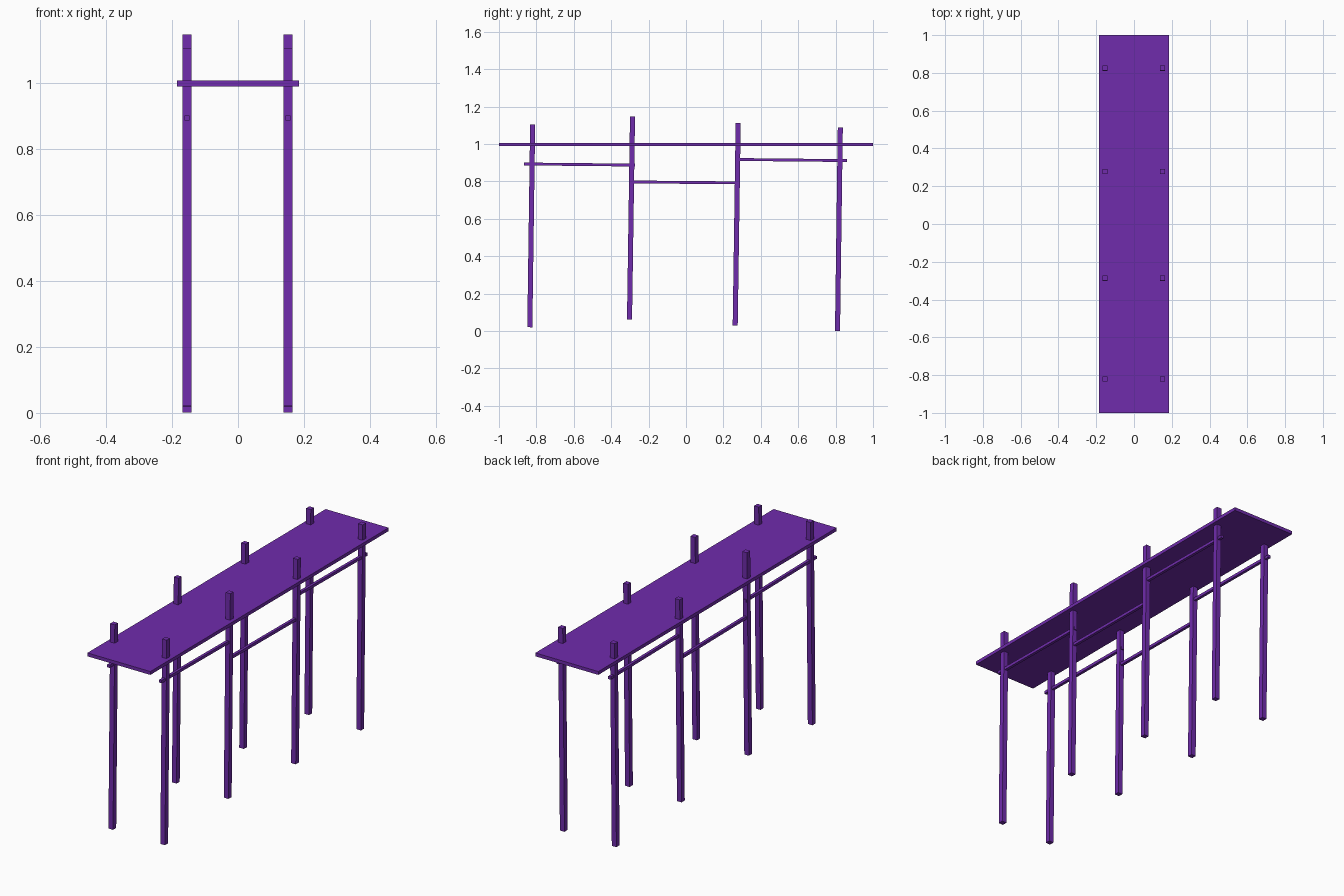
import bpy
from mathutils import Vector

cube = bpy.data.objects.get("Cube")
if cube:
    bpy.data.objects.remove(cube, do_unlink=True)

purple = bpy.data.materials.new("purple")
purple.use_nodes = True
colour = (0.162, 0.025, 0.413, 1)
purple.diffuse_color = colour
purple.node_tree.nodes["Principled BSDF"].inputs["Base Color"].default_value = colour


def box(name, centre, size, tilt=0):
    """Box with given dimensions, leaning about the x axis."""
    bpy.ops.mesh.primitive_cube_add(size=1, location=centre)
    obj = bpy.context.object
    obj.name = name
    obj.scale = size
    obj.rotation_euler.x = tilt
    obj.data.materials.append(purple)
    return obj


def beam(name, x, start, end, width, depth):
    """Square bar running between two (y, z) points."""
    a, b = Vector((x, *start)), Vector((x, *end))
    d = b - a
    tilt = Vector((0, 0, 1)).rotation_difference(d).to_euler().x
    return box(name, (a + b) / 2, (width, depth, d.length), tilt)


# Flat deck
box("deck", (0, 0, 0.997), (0.37, 2, 0.018))

# Leaning posts: foot (y, z) and top (y, z)
posts = [
    ((-0.835, 0.02), (-0.82, 1.103)),
    ((-0.302, 0.062), (-0.286, 1.146)),
    ((0.263, 0.03), (0.279, 1.112)),
    ((0.81, 0.001), (0.825, 1.087)),
]
# Rails linking neighbouring posts
rails = [
    ((-0.867, 0.893), (-0.272, 0.887)),
    ((-0.304, 0.797), (0.281, 0.792)),
    ((0.267, 0.917), (0.862, 0.911)),
]
for side, x in (("right", -0.154), ("left", 0.151)):
    for i, (foot, top) in enumerate(posts, 1):
        beam(f"{side}_post_{i}", x, foot, top, 0.027, 0.027)
    for i, (start, end) in enumerate(rails, 1):
        beam(f"{side}_rail_{i}", x, start, end, 0.015, 0.015)
